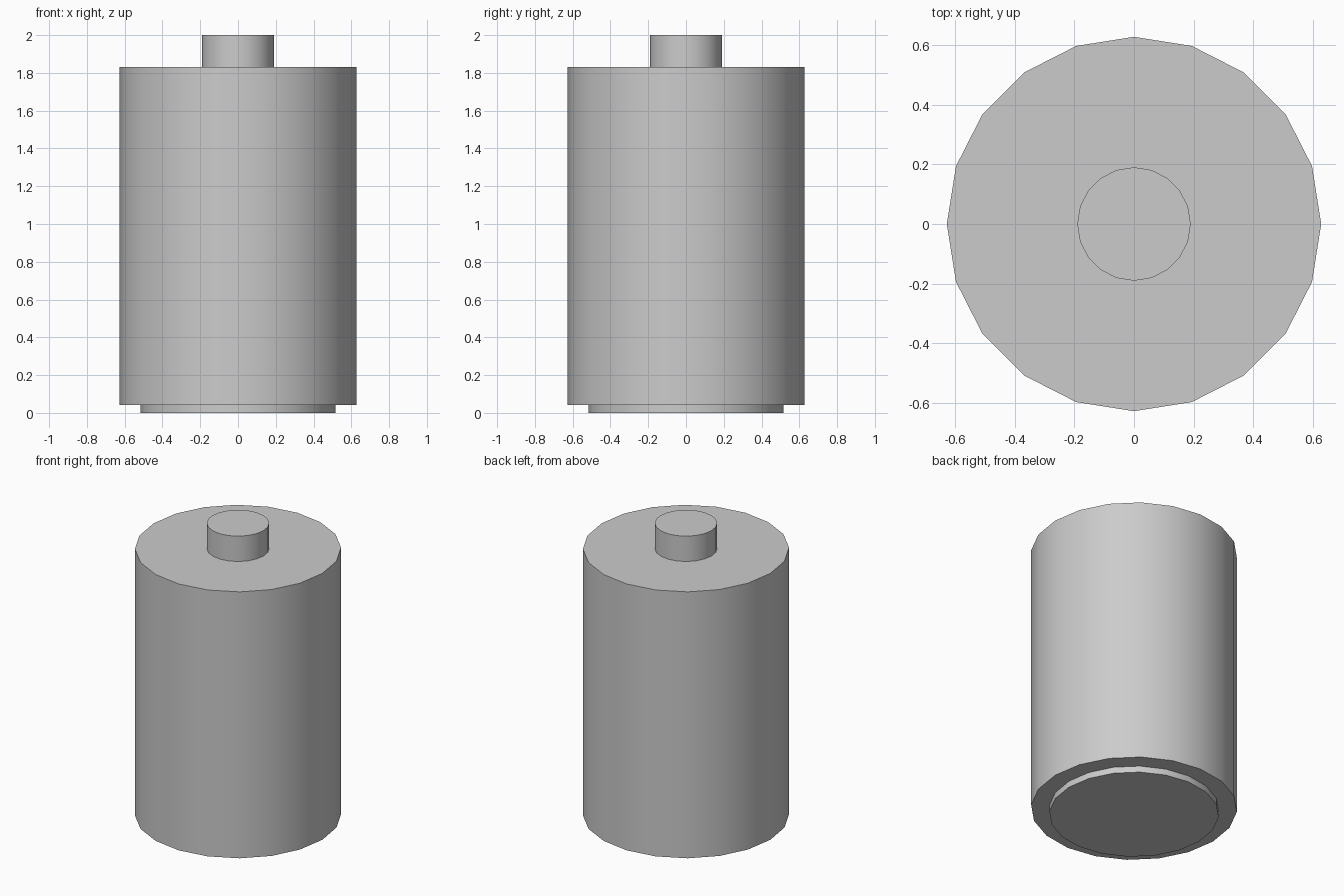
import bpy
import math

if "Cube" in bpy.data.objects:
    bpy.data.objects.remove(bpy.data.objects["Cube"])


def cylinder(name, radius, z0, z1, sides=20):
    # Upright capped cylinder with a vertex on the x axis
    bpy.ops.mesh.primitive_cylinder_add(
        vertices=sides, radius=radius, depth=z1 - z0, location=(0, 0, (z0 + z1) / 2))
    obj = bpy.context.object
    obj.name = name
    bpy.ops.object.shade_smooth_by_angle(angle=math.radians(30))
    return obj


# Bottom contact disc
cylinder("base_contact", 0.516, 0.0, 0.042)
# Main battery casing
cylinder("casing", 0.627, 0.042, 1.83)
# Top terminal
cylinder("top_terminal", 0.19, 1.83, 2.0)
